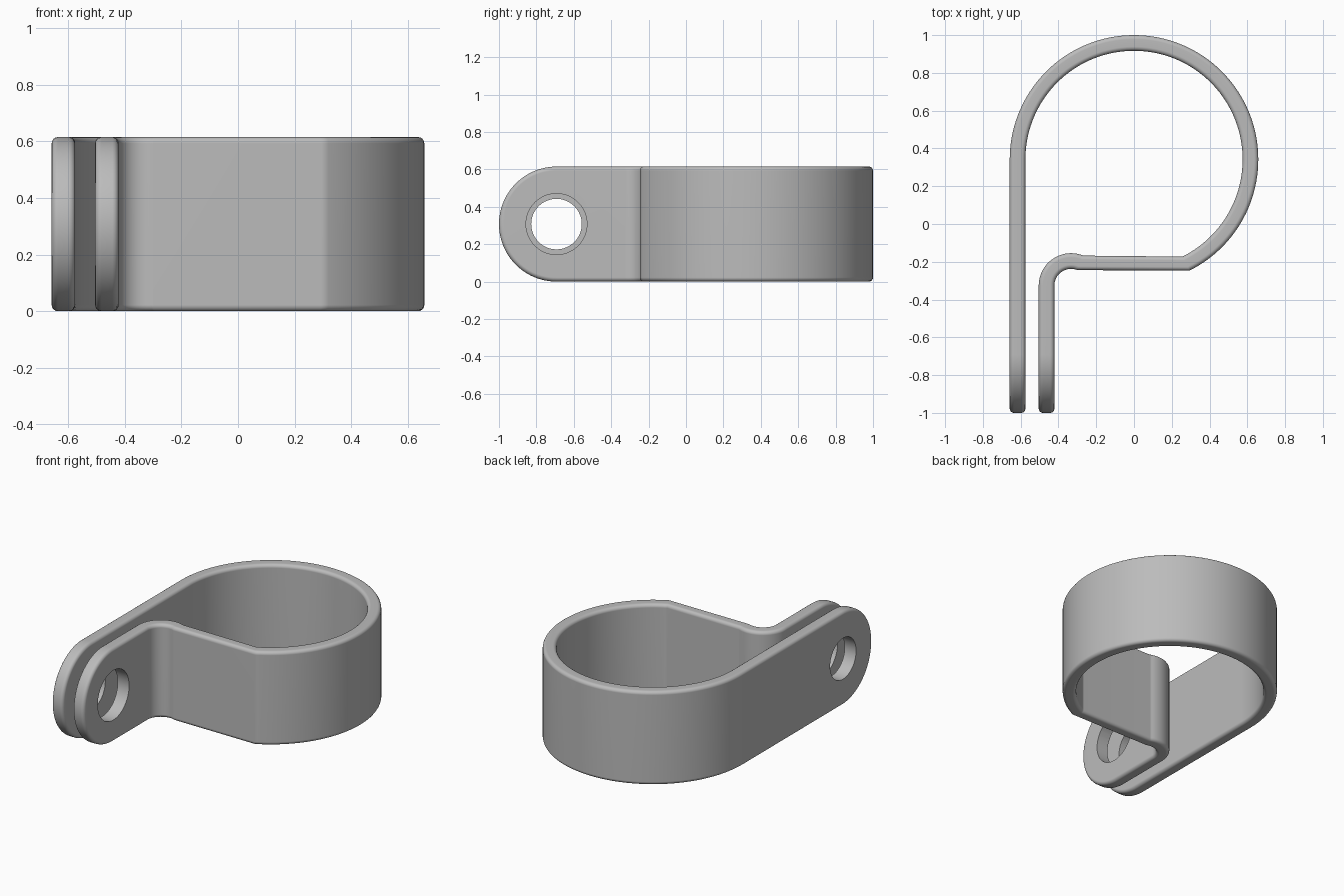
import bpy, bmesh
from math import sin, cos, pi, sqrt, atan2
from mathutils import Vector, Matrix

cube = bpy.data.objects.get("Cube")
if cube:
    bpy.data.objects.remove(cube, do_unlink=True)

THICK, HALF_H, BEVEL = 0.083, 0.3075, 0.022
RING_R, RING_Y = 0.6165, 0.342        # centreline of the loop
BEND_R, SHORT_X = 0.13, -0.463        # small reverse bend and short tab
TIP_Y = -1.0

# Strap centreline: long tab, loop, reverse bend, short tab
bend_x = SHORT_X + BEND_R
bend_y = RING_Y - sqrt((RING_R + BEND_R) ** 2 - bend_x ** 2)
touch = atan2(RING_Y - bend_y, -bend_x)          # where loop meets bend
lengths = [RING_Y - TIP_Y, RING_R * (pi + touch), BEND_R * (pi - touch), bend_y - TIP_Y]
stops = [sum(lengths[:i]) for i in range(5)]


def strap_point(s, n, z):
    """Point at distance s along the strap, offset n to the loop's outside."""
    if s <= stops[1]:
        x, y, nx, ny = -RING_R, TIP_Y + s, -1, 0
    elif s <= stops[2]:
        a = pi - (s - stops[1]) / RING_R
        nx, ny = cos(a), sin(a)
        x, y = RING_R * nx, RING_Y + RING_R * ny
    elif s <= stops[3]:
        a = touch + (s - stops[2]) / BEND_R
        nx, ny = -cos(a), -sin(a)
        x, y = bend_x - BEND_R * nx, bend_y - BEND_R * ny
    else:
        x, y, nx, ny = SHORT_X, bend_y - (s - stops[3]), 1, 0
    return Vector((x + n * nx, y + n * ny, HALF_H + z))


# Stations between the rounded ends
middle = []
for i, steps in enumerate((4, 96, 28, 4)):
    a = max(stops[i], HALF_H)
    b = min(stops[i + 1], stops[4] - HALF_H)
    middle += [a + (b - a) * k / steps for k in range(0 if i == 0 else 1, steps + 1)]


def outline(inset):
    """Upper half of the strap's flattened outline, tip to tip."""
    r = HALF_H - inset
    arc = [(HALF_H - r * cos(k * pi / 48), r * sin(k * pi / 48)) for k in range(24)]
    return arc + [(s, r) for s in middle] + [(stops[4] - s, z) for s, z in reversed(arc)]


# Rounded edge section: (inset, offset through the thickness)
half = [(BEVEL * (1 - sin(k * pi / 8)), THICK / 2 - BEVEL * (1 - cos(k * pi / 8)))
        for k in range(5)]
section = [(d, -n) for d, n in half] + [(d, n) for d, n in reversed(half)]

bm = bmesh.new()
sides = []
for sign in (1, -1):
    grid = [[bm.verts.new(strap_point(s, n, sign * z)) for s, z in outline(d)]
            for d, n in section]
    sides.append(grid)
    for lower, upper in zip(grid, grid[1:]):
        for i in range(len(lower) - 1):
            bm.faces.new((lower[i], lower[i + 1], upper[i + 1], upper[i]))
# Broad inner and outer faces
for layer in (0, -1):
    top, bottom = sides[0][layer], sides[1][layer]
    for i in range(len(top) - 1):
        bm.faces.new((top[i], top[i + 1], bottom[i + 1], bottom[i]))
bmesh.ops.remove_doubles(bm, verts=bm.verts, dist=1e-5)
bmesh.ops.recalc_face_normals(bm, faces=bm.faces)

mesh = bpy.data.meshes.new("clamp_strap")
bm.to_mesh(mesh)
bm.free()
strap = bpy.data.objects.new("clamp_strap", mesh)
bpy.context.collection.objects.link(strap)

grey = bpy.data.materials.new("plain grey")
grey.use_nodes = True
colour = (0.5, 0.5, 0.5, 1)
grey.diffuse_color = colour
grey.node_tree.nodes["Principled BSDF"].inputs["Base Color"].default_value = colour
mesh.materials.append(grey)

# Screw holes, the wider one in the short tab
bpy.ops.object.select_all(action='DESELECT')
bpy.context.view_layer.objects.active = strap
strap.select_set(True)
for name, x, radius in (("long_tab", -RING_R, 0.135), ("short_tab", SHORT_X, 0.163)):
    bm = bmesh.new()
    bmesh.ops.create_cone(bm, cap_ends=True, segments=64, radius1=radius, radius2=radius,
                          depth=0.12, matrix=Matrix.Translation((x, TIP_Y + HALF_H, HALF_H))
                          @ Matrix.Rotation(pi / 2, 4, 'Y'))
    hole_mesh = bpy.data.meshes.new(name + "_hole")
    bm.to_mesh(hole_mesh)
    bm.free()
    hole_mesh.materials.append(grey)
    hole = bpy.data.objects.new(name + "_hole_cutter", hole_mesh)
    bpy.context.collection.objects.link(hole)
    cut = strap.modifiers.new(name + "_hole", 'BOOLEAN')
    cut.operation, cut.solver, cut.object = 'DIFFERENCE', 'EXACT', hole
    bpy.ops.object.modifier_apply(modifier=cut.name)
    bpy.data.objects.remove(hole, do_unlink=True)

# Smooth rounds, with crisp hole rims and flat broad faces
bpy.ops.object.shade_smooth_by_angle(angle=pi / 5)
weighted = strap.modifiers.new("flat_face_normals", 'WEIGHTED_NORMAL')
weighted.keep_sharp = True
